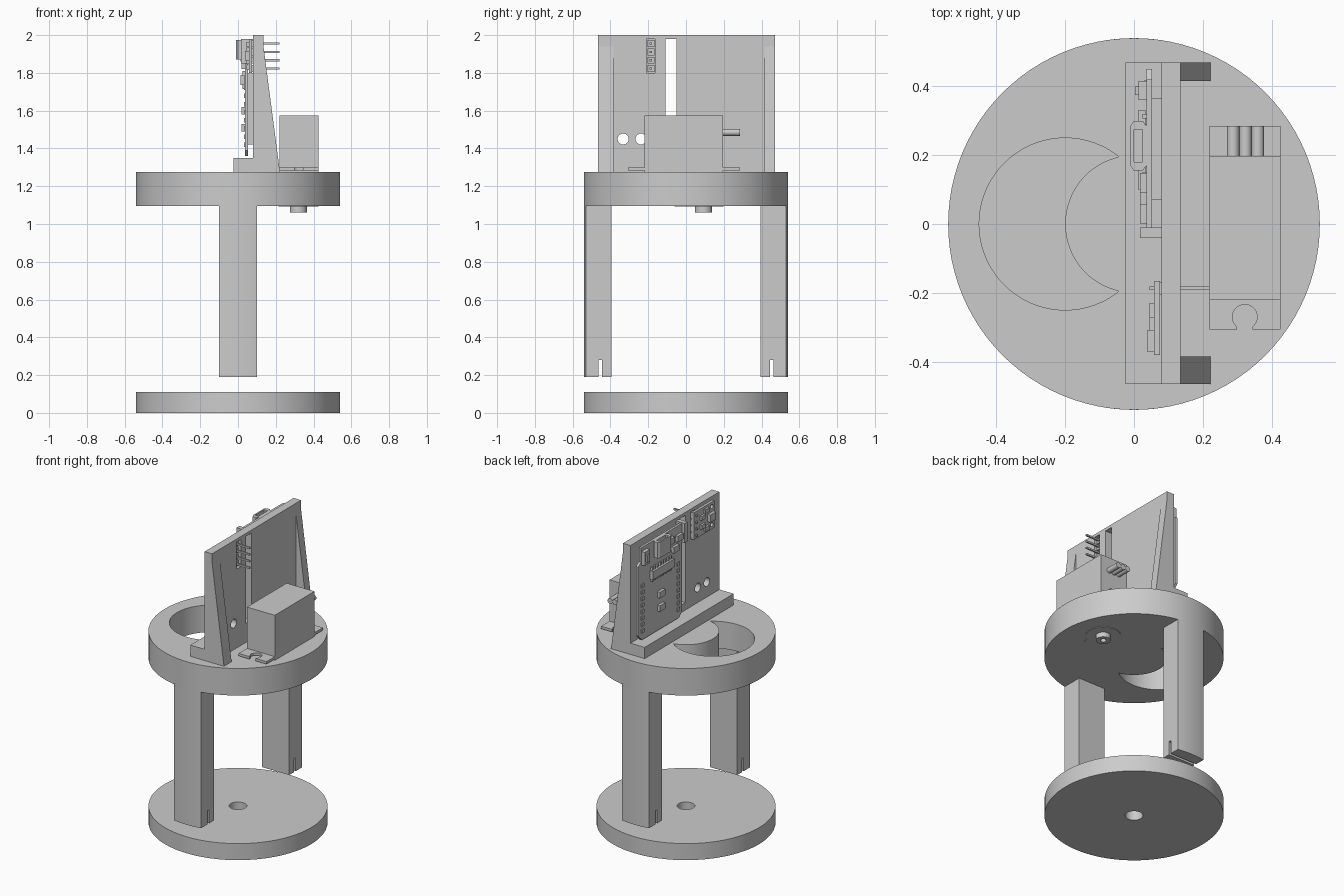
import bpy, bmesh, math
from mathutils import Vector

if "Cube" in bpy.data.objects:
    bpy.data.objects.remove(bpy.data.objects["Cube"], do_unlink=True)

grey = bpy.data.materials.new("light grey")
grey.use_nodes = True
GREY = (0.6, 0.6, 0.6, 1)
grey.diffuse_color = GREY
grey.node_tree.nodes["Principled BSDF"].inputs["Base Color"].default_value = GREY


# Helpers
def prism(name, outline, lo, hi, axis="z"):
    """Extrude a 2D outline along an axis (other two axes in alphabetical order)."""
    place = {"x": lambda a, b, t: (t, a, b),
             "y": lambda a, b, t: (a, t, b),
             "z": lambda a, b, t: (a, b, t)}[axis]
    bm = bmesh.new()
    face = bm.faces.new([bm.verts.new(place(a, b, lo)) for a, b in outline])
    ext = bmesh.ops.extrude_face_region(bm, geom=[face])
    verts = [v for v in ext["geom"] if isinstance(v, bmesh.types.BMVert)]
    bmesh.ops.translate(bm, verts=verts, vec=Vector(place(0, 0, hi - lo)))
    bmesh.ops.recalc_face_normals(bm, faces=bm.faces)
    mesh = bpy.data.meshes.new(name)
    bm.to_mesh(mesh)
    bm.free()
    mesh.materials.append(grey)
    obj = bpy.data.objects.new(name, mesh)
    bpy.context.collection.objects.link(obj)
    return obj


def box(name, x, y, z):
    return prism(name, [(x[0], y[0]), (x[1], y[0]), (x[1], y[1]), (x[0], y[1])], *z)


def cylinder(name, centre, r, lo, hi, axis="z", n=32):
    ring = [(centre[0] + r * math.cos(2 * math.pi * i / n),
             centre[1] + r * math.sin(2 * math.pi * i / n)) for i in range(n)]
    return prism(name, ring, lo, hi, axis)


def cut(obj, *cutters):
    """Subtract cutters, bake the result and remove the cutters."""
    for c in cutters:
        mod = obj.modifiers.new("cut", "BOOLEAN")
        mod.operation, mod.solver, mod.object = "DIFFERENCE", "EXACT", c
    bpy.context.view_layer.update()
    deps = bpy.context.evaluated_depsgraph_get()
    mesh = bpy.data.meshes.new_from_object(obj.evaluated_get(deps))
    obj.modifiers.clear()
    obj.data = mesh
    for c in cutters:
        bpy.data.objects.remove(c, do_unlink=True)
    return obj


R = 0.54
DECK = 1.275

# Base disc with centre hole
cut(cylinder("base_disc", (0, 0), R, 0, 0.11, n=96),
    cylinder("hole_cutter", (0, 0), 0.054, -0.1, 0.3))

# Upper disc with crescent opening
crescent = cut(cylinder("crescent_cutter", (-0.2, 0), 0.25, 1, 1.4, n=72),
               cylinder("island_cutter", (0, 0), 0.2, 0.9, 1.5, n=72))
cut(cylinder("upper_disc", (0, 0), R, 1.095, DECK, n=96), crescent)

# Legs following the rim, with a slot at the foot
half = math.asin(0.1 / R)
for side, label in ((1, "back"), (-1, "front")):
    arc = [(R * math.sin(half * k / 5), side * R * math.cos(half * k / 5)) for k in range(-5, 6)]
    leg = prism(label + "_leg", arc + [(0.1, side * 0.395), (-0.1, side * 0.395)], 0.19, 1.1)
    ys = sorted((side * 0.446, side * 0.464))
    cut(leg, box("slot_cutter", (-0.2, 0.2), ys, (0.1, 0.28)))

# Upright mounting wall with foot, ribs and openings
wall = box("mounting_wall", (0.08, 0.135), (-0.465, 0.47), (DECK, 2))
cut(wall,
    box("slot_cutter", (0, 0.3), (-0.108, -0.05), (1.40, 1.98)),
    box("header_cutter", (0, 0.3), (-0.21, -0.163), (1.80, 1.98)),
    cylinder("hole_cutter", (-0.333, 1.45), 0.029, 0, 0.3, "x"),
    cylinder("hole_cutter", (-0.238, 1.45), 0.029, 0, 0.3, "x"))
box("wall_foot", (-0.025, 0.08), (-0.465, 0.47), (DECK, 1.35))
for label, lo, hi in (("front_rib", -0.465, -0.385), ("back_rib", 0.415, 0.47)):
    prism(label, [(0.135, 1.94), (0.135, DECK), (0.222, DECK)], lo, hi, "y")

# Servo body, ears, wires and output shaft
box("servo_body", (0.22, 0.425), (-0.22, 0.197), (DECK, 1.575))
for label, near, far in (("front", -0.22, -0.307), ("back", 0.197, 0.285)):
    s = 1 if far > 0 else -1
    mid = far - s * 0.037
    cut(box("servo_ear_" + label, (0.22, 0.425), sorted((near, far)), (1.283, 1.3)),
        cylinder("ear_cutter", (0.322, mid), 0.036, 1.2, 1.4),
        box("notch_cutter", (0.3, 0.344), sorted((mid, far + s * 0.1)), (1.2, 1.4)))
for i in range(3):
    cylinder("servo_wire", (0.288 + i * 0.036, 1.485), 0.018, 0.19, 0.285, "y", 20)
cylinder("servo_gear_housing", (0.32, 0.093), 0.105, 1.092, 1.11, n=48)
cylinder("servo_small_housing", (0.32, -0.01), 0.05, 1.092, 1.11)
cut(cylinder("servo_shaft", (0.32, 0.093), 0.045, 1.06, 1.1),
    cylinder("screw_cutter", (0.32, 0.093), 0.018, 1.0, 1.08))

# Controller board with notched and chamfered corners
prism("controller_board",
      [(0.41, 1.36), (0.45, 1.40), (0.45, 1.86), (0.42, 1.88), (0.42, 1.975),
       (-0.01, 1.975), (-0.01, 1.39), (0.02, 1.36)], 0.037, 0.053, "x")
box("radio_module", (0.053, 0.08), (0.07, 0.365), (1.42, 1.80))
box("end_block", (0.017, 0.08), (-0.04, -0.01), (1.85, 1.98))

# USB socket with opening on top
socket = prism("usb_socket", [(0.04, 0.175), (0.04, 0.28), (0.025, 0.3), (0, 0.3), (-0.01, 0.285),
                              (-0.01, 0.17), (0, 0.155), (0.025, 0.155)], 1.87, 1.975)
cut(socket, box("opening_cutter", (0, 0.025), (0.18, 0.275), (1.90, 2.1)))

# Reset button, main chip with legs, small parts
box("reset_button", (0.013, 0.038), (0.36, 0.415), (1.86, 1.95))
box("reset_plunger", (0.003, 0.013), (0.375, 0.4), (1.88, 1.93))
box("main_chip", (0.012, 0.034), (0.1, 0.33), (1.735, 1.79))
for i in range(8):
    y = 0.117 + i * 0.028
    box("chip_leg", (0.025, 0.038), (y - 0.006, y + 0.006), (1.715, 1.81))
for y, z in ((0.03, 1.90), (0.07, 1.84), (0.12, 1.91), (0.22, 1.60), (0.22, 1.51)):
    box("small_part", (0.018, 0.038), (y - 0.028, y + 0.028), (z - 0.02, z + 0.02))

# Header pads along both board edges
for y in (0.405, 0.03):
    for i in range(8):
        z = 1.42 + i * 0.043
        box("header_pad", (0.031, 0.038), (y - 0.013, y + 0.013), (z - 0.012, z + 0.012))

# Sensor board with parts and pin header
sensor = box("sensor_board", (0.058, 0.075), (-0.38, -0.165), (1.80, 1.98))
cut(sensor, *[cylinder("hole_cutter", (-0.355, z), 0.014, 0, 0.2, "x", 20) for z in (1.83, 1.95)])
box("sensor_chip", (0.038, 0.058), (-0.37, -0.31), (1.865, 1.915))
for y, z in ((-0.25, 1.92), (-0.25, 1.86), (-0.29, 1.83), (-0.29, 1.95)):
    box("sensor_part", (0.045, 0.058), (y - 0.02, y + 0.02), (z - 0.014, z + 0.014))
for i in range(4):
    z = 1.823 + i * 0.044
    box("header_block", (0.075, 0.12), (-0.205, -0.168), (z - 0.018, z + 0.018))
    box("header_pin", (0.045, 0.22), (-0.192, -0.181), (z - 0.0055, z + 0.0055))

# Smooth round surfaces, keep edges sharp
bpy.ops.object.select_all(action="DESELECT")
for obj in bpy.context.collection.objects:
    if obj.type == "MESH":
        obj.select_set(True)
        bpy.context.view_layer.objects.active = obj
bpy.ops.object.shade_smooth_by_angle(angle=math.radians(30))
